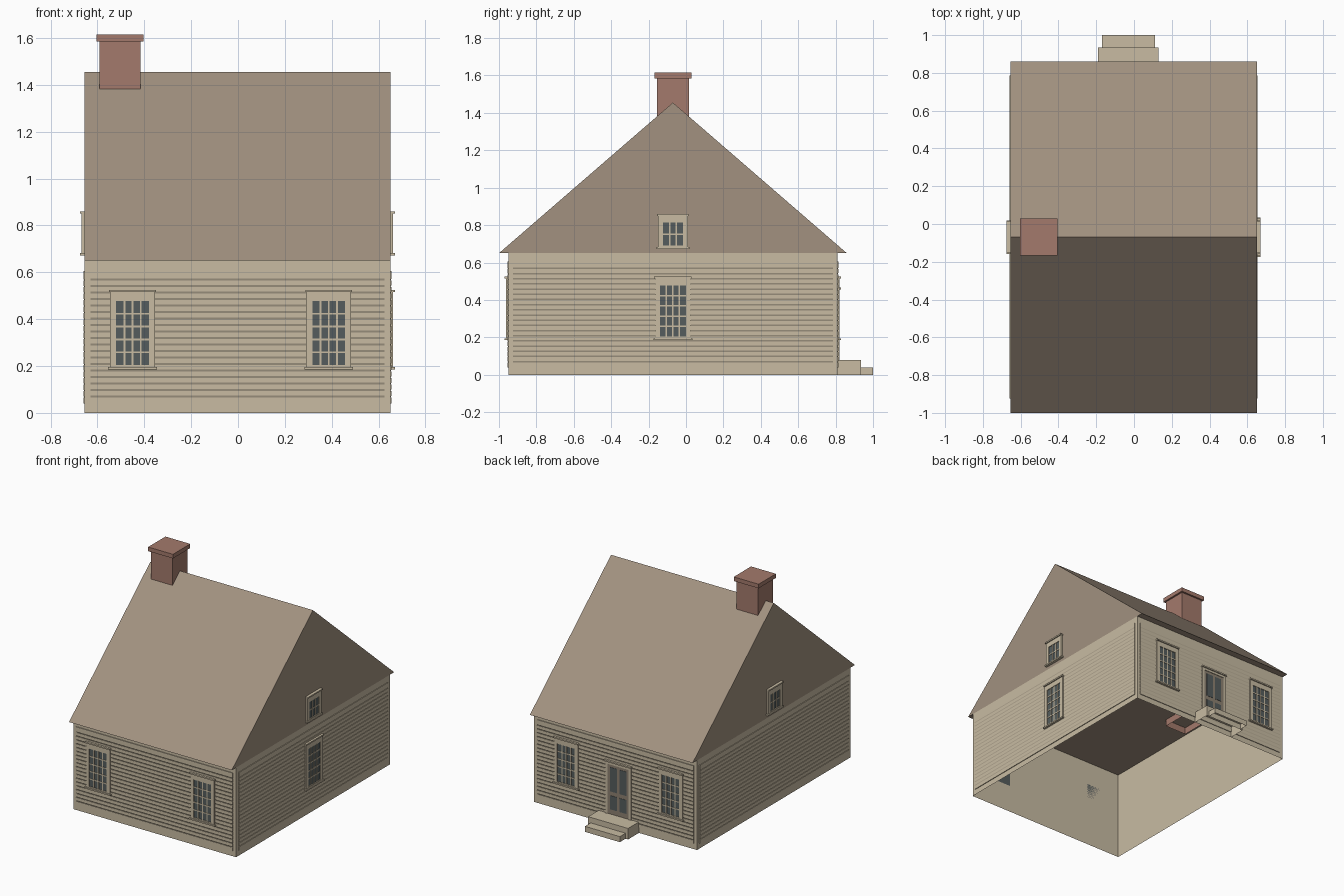
import bpy, bmesh, math
from mathutils import Matrix, Vector

cube = bpy.data.objects.get("Cube")
if cube:
    bpy.data.objects.remove(cube, do_unlink=True)


def material(name, rgb):
    m = bpy.data.materials.new(name)
    m.use_nodes = True
    m.diffuse_color = (*rgb, 1)
    bsdf = next(n for n in m.node_tree.nodes if n.type == 'BSDF_PRINCIPLED')
    bsdf.inputs["Base Color"].default_value = (*rgb, 1)
    return m


BEIGE = material("beige_paint", (0.58, 0.50, 0.365))
BROWN = material("brown_shingle", (0.36, 0.285, 0.215))
BRICK = material("red_brick", (0.37, 0.195, 0.15))
GLASS = material("dark_glass", (0.09, 0.108, 0.11))
DOOR = material("door_brown", (0.27, 0.22, 0.165))

# House extents
X0, X1, Y0, Y1 = -0.655, 0.65, -0.95, 0.81
EAVE, RIDGE, RIDGE_Y = 0.65, 1.455, -0.07


def finish(name, bm, mats, matrix=None):
    me = bpy.data.meshes.new(name)
    bm.to_mesh(me)
    bm.free()
    for m in mats:
        me.materials.append(m)
    ob = bpy.data.objects.new(name, me)
    bpy.context.collection.objects.link(ob)
    if matrix:
        ob.matrix_world = matrix
    return ob


def add_box(bm, x0, x1, y0, y1, z0, z1, mat=0, open_bottom=False):
    size = Matrix.Diagonal((x1 - x0, y1 - y0, z1 - z0, 1))
    mid = Matrix.Translation(((x0 + x1) / 2, (y0 + y1) / 2, (z0 + z1) / 2))
    verts = bmesh.ops.create_cube(bm, size=1, matrix=mid @ size)["verts"]
    faces = list({f for v in verts for f in v.link_faces})
    for f in faces:
        f.material_index = mat
    if open_bottom:
        bm.normal_update()
        bmesh.ops.delete(bm, geom=[f for f in faces if f.normal.z < -0.5], context='FACES')


def box(name, dims, mat, open_bottom=False):
    bm = bmesh.new()
    add_box(bm, *dims, open_bottom=open_bottom)
    return finish(name, bm, [mat])


def prism(name, profile, x0, x1, mat, matrix=None):
    """Extrude a (y, z) profile along x."""
    bm = bmesh.new()
    face = bm.faces.new([bm.verts.new((x0, y, z)) for y, z in profile])
    ext = bmesh.ops.extrude_face_region(bm, geom=[face])
    bmesh.ops.translate(bm, vec=(x1 - x0, 0, 0),
                        verts=[g for g in ext["geom"] if isinstance(g, bmesh.types.BMVert)])
    bmesh.ops.recalc_face_normals(bm, faces=bm.faces)
    return finish(name, bm, [mat], matrix)


# Wall frames: local x runs along the wall, local -y points outward
def wall_frame(x, y, degrees):
    return Matrix.Translation((x, y, 0)) @ Matrix.Rotation(math.radians(degrees), 4, 'Z')


WALLS = {
    "front": wall_frame(0, Y0, 0),
    "left": wall_frame(X1, 0, 90),
    "back": wall_frame(0, Y1, 180),
    "right": wall_frame(X0, 0, -90),
}

# Wall shell and roof
shell = box("walls", (X0, X1, Y0, Y1, 0, EAVE), BEIGE, open_bottom=True)
bm = bmesh.new()
bm.from_mesh(shell.data)
bmesh.ops.delete(bm, geom=[f for f in bm.faces if f.normal.z > 0.5], context='FACES')
bm.to_mesh(shell.data)
bm.free()
prism("roof", [(-1.0, EAVE), (0.86, EAVE), (RIDGE_Y, RIDGE)], X0, X1, BROWN)


# Clapboard siding with slanted lower board edges
def siding(wall, u0, u1, z0=0.04, z1=0.605, first=0.07, pitch=0.0277, count=19):
    depth, lap = 0.005, 0.004
    profile = [(0, z0), (-depth, z0)]
    for i in range(count):
        z = first + i * pitch
        profile += [(-depth, z - lap), (-0.001, z - lap), (-depth, z + lap)]
    profile += [(-depth, z1), (0, z1)]
    prism(wall + "_siding", profile, u0, u1, BEIGE, WALLS[wall])


siding("front", X0 + 0.025, X1 - 0.025)
siding("back", -X1 + 0.025, -X0 - 0.025)
siding("left", Y0 + 0.025, Y1 - 0.025)
siding("right", -Y1 + 0.025, -Y0 - 0.025)


# Paned windows
def window(name, wall, u, z0, z1, half, cols, rows, border=0.026, top=0.042):
    bm = bmesh.new()
    gx, gz0, gz1 = half - border, z0 + 0.014, z1 - top
    add_box(bm, u - gx, u + gx, -0.007, 0, gz0, gz1, 1)
    for s in (-1, 1):
        a, b = sorted((u + s * half, u + s * gx))
        add_box(bm, a, b, -0.012, 0, z0, z1)
    add_box(bm, u - gx, u + gx, -0.012, 0, gz1, z1)
    add_box(bm, u - gx, u + gx, -0.012, 0, z0, gz0)
    for z, lip in ((z0, 0.008), (z1, 0.004)):
        add_box(bm, u - half - lip, u + half + lip, -0.02, 0, z - 0.005, z + 0.005)
    bar = 0.004
    for i in range(1, cols):
        x = u - gx + 2 * gx * i / cols
        add_box(bm, x - bar, x + bar, -0.01, 0, gz0, gz1)
    for i in range(1, rows):
        z = gz0 + (gz1 - gz0) * i / rows
        add_box(bm, u - gx, u + gx, -0.0098, 0, z - bar, z + bar)
    finish(name, bm, [BEIGE, GLASS], WALLS[wall])


for wall, sign in (("front", 1), ("back", -1)):
    for side, x in (("left", 0.387), ("right", -0.45)):
        window(f"{wall}_{side}_window", wall, sign * x, 0.19, 0.52, 0.096, 4, 5)
window("left_window", "left", RIDGE_Y, 0.19, 0.52, 0.096, 4, 5)
window("left_gable_window", "left", RIDGE_Y, 0.677, 0.855, 0.08, 3, 2)
window("right_gable_window", "right", -RIDGE_Y, 0.677, 0.855, 0.08, 3, 2)

# Back door with trim and glazed panels
bm = bmesh.new()
u, half, leaf, sill, head = 0.03, 0.105, 0.085, 0.08, 0.46
add_box(bm, u - leaf, u + leaf, -0.008, 0, sill, head - 0.02, 1)
for s in (-1, 1):
    a, b = sorted((u + s * half, u + s * leaf))
    add_box(bm, a, b, -0.012, 0, sill, head)
    a, b = sorted((u + s * 0.01, u + s * 0.065))
    for z0, z1 in ((0.115, 0.215), (0.245, 0.42)):
        add_box(bm, a, b, -0.01, -0.006, z0, z1, 2)
add_box(bm, u - leaf, u + leaf, -0.012, 0, head - 0.02, head)
add_box(bm, u - half - 0.004, u + half + 0.004, -0.02, 0, head - 0.003, head + 0.007)
finish("back_door", bm, [BEIGE, DOOR, GLASS], WALLS["back"])

# Steps, hollow underneath
box("upper_step", (-0.19, 0.13, Y1, 0.935, 0, 0.08), BEIGE, True)
box("lower_step", (-0.17, 0.11, 0.935, 1.0, 0, 0.04), BEIGE, True)

# Chimney, passing through the ceiling
box("chimney_shaft", (-0.59, -0.417, -0.155, 0.017, 0.6, 1.59), BRICK, True)
box("chimney_cap", (-0.603, -0.404, -0.168, 0.03, 1.585, 1.615), BRICK)
